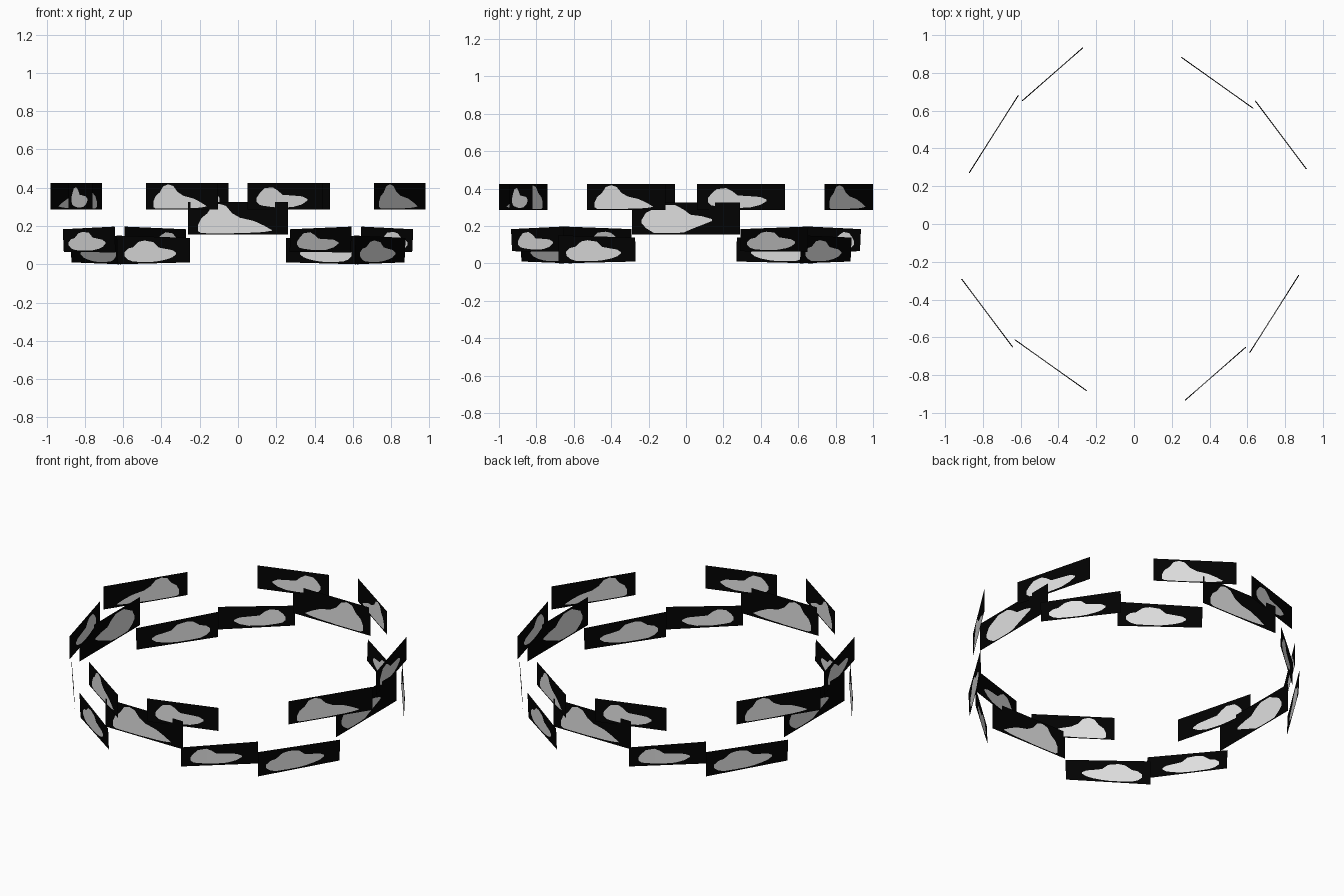
import bpy
import bmesh
from math import pi
from mathutils import Matrix, Vector

default_cube = bpy.data.objects.get("Cube")
if default_cube:
    bpy.data.objects.remove(default_cube, do_unlink=True)


def make_material(name, value):
    material = bpy.data.materials.new(name)
    material.use_nodes = True
    colour = (value, value, value, 1)
    material.diffuse_color = colour
    material.node_tree.nodes["Principled BSDF"].inputs["Base Color"].default_value = colour
    return material


night_black = make_material("night black", 0.0005)
cloud_grey = make_material("cloud grey", 0.74)

# Cloud outlines across a panel: (distance along, underside, top), all as fractions
tall_cloud = [(.1, .1, .3), (.13, .05, .5), (.19, .04, .65), (.24, .04, .88),
              (.31, .04, .95), (.38, .04, .88), (.44, .04, .66), (.52, .05, .52),
              (.66, .06, .42), (.76, .08, .28), (.84, .12, .14)]
broad_cloud = [(.09, .35, .45), (.13, .2, .68), (.2, .05, .8), (.27, .04, .92),
               (.4, .04, .92), (.48, .06, .78), (.54, .15, .62), (.65, .3, .57),
               (.74, .42, .48)]
lens_cloud = [(.1, .28, .42), (.15, .15, .55), (.22, .08, .6), (.3, .07, .8),
              (.38, .06, .85), (.5, .06, .8), (.57, .08, .6), (.68, .14, .54),
              (.76, .22, .5), (.81, .34, .4)]
tail_cloud = [(.12, .3, .45), (.16, .18, .62), (.22, .14, .8), (.33, .1, .84),
              (.4, .08, .72), (.46, .08, .56), (.6, .1, .53), (.72, .2, .5),
              (.79, .34, .4)]


def build_panel(name, left, right, left_span, right_span, outline, lean, turn):
    """Sheet between two plan points, with the cloud cut into its face."""
    left, right = Vector(left), Vector(right)
    outline = [(u, (low + high) / 2, (low + high) / 2) for u, low, high in outline[:1]] \
        + outline + [(u, (low + high) / 2, (low + high) / 2) for u, low, high in outline[-1:]]
    columns = [(0, *outline[0][1:])] + outline + [(1, *outline[-1][1:])]

    def point(u, v):
        plan = left.lerp(right, u) * (1 + lean * v)
        base = left_span[0] + (right_span[0] - left_span[0]) * u
        top = left_span[1] + (right_span[1] - left_span[1]) * u
        return plan.x, plan.y, base + (top - base) * v

    bm = bmesh.new()
    rows = [[bm.verts.new(point(u, v)) for v in (0, low, high, 1)]
            for u, low, high in columns]
    for near, far in zip(rows, rows[1:]):
        for band in range(3):
            face = bm.faces.new((near[band], far[band], far[band + 1], near[band + 1]))
            face.material_index = 1 if band == 1 else 0
    bmesh.ops.remove_doubles(bm, verts=bm.verts[:], dist=0.0001)
    bmesh.ops.transform(bm, matrix=Matrix.Rotation(turn, 4, "Z"), verts=bm.verts[:])

    mesh = bpy.data.meshes.new(name)
    bm.to_mesh(mesh)
    bm.free()
    mesh.materials.append(night_black)
    mesh.materials.append(cloud_grey)
    panel = bpy.data.objects.new(name, mesh)
    bpy.context.collection.objects.link(panel)


upper = (.285, .425)
middle = (.155, .325)
raised_end, raised_joint = (.065, .183), (.062, .197)
low_end, low_joint = (.01, .138), (0, .15)
upright, tipped = 0, .006

# Half of the ring, each panel running left to right as seen from outside
half_ring = [
    ("upper_side_panel", (-.885, -.06), (-.76, -.53), upper, upper, tail_cloud, upright),
    ("upper_corner_panel", (-.48, -.74), (-.105, -1), upper, upper, tall_cloud, upright),
    ("upper_front_panel", (.05, -.945), (.445, -.82), upper, upper, tail_cloud, upright),
    ("upper_flank_panel", (.71, -.53), (.98, -.11), upper, upper, tall_cloud, upright),
    ("middle_front_panel", (-.26, -.9), (.26, -.9), middle, middle, tall_cloud, upright),
    ("middle_side_panel", (.86, -.29), (.86, .29), middle, middle, broad_cloud, upright),
    ("lower_side_panel", (-.91, -.29), (-.64, -.65), raised_end, raised_joint,
     lens_cloud, tipped),
    ("lower_corner_panel", (-.63, -.61), (-.25, -.88), low_joint, low_end,
     lens_cloud, tipped),
    ("lower_front_panel", (.27, -.93), (.59, -.65), raised_end, raised_joint,
     tail_cloud, tipped),
    ("lower_flank_panel", (.61, -.68), (.87, -.27), low_joint, low_end,
     lens_cloud, tipped),
]

# The other half is the same set turned half way round
for name, left, right, left_span, right_span, outline, lean in half_ring:
    for suffix, turn in (("", 0), ("_opposite", pi)):
        build_panel(name + suffix, left, right, left_span, right_span, outline, lean, turn)
